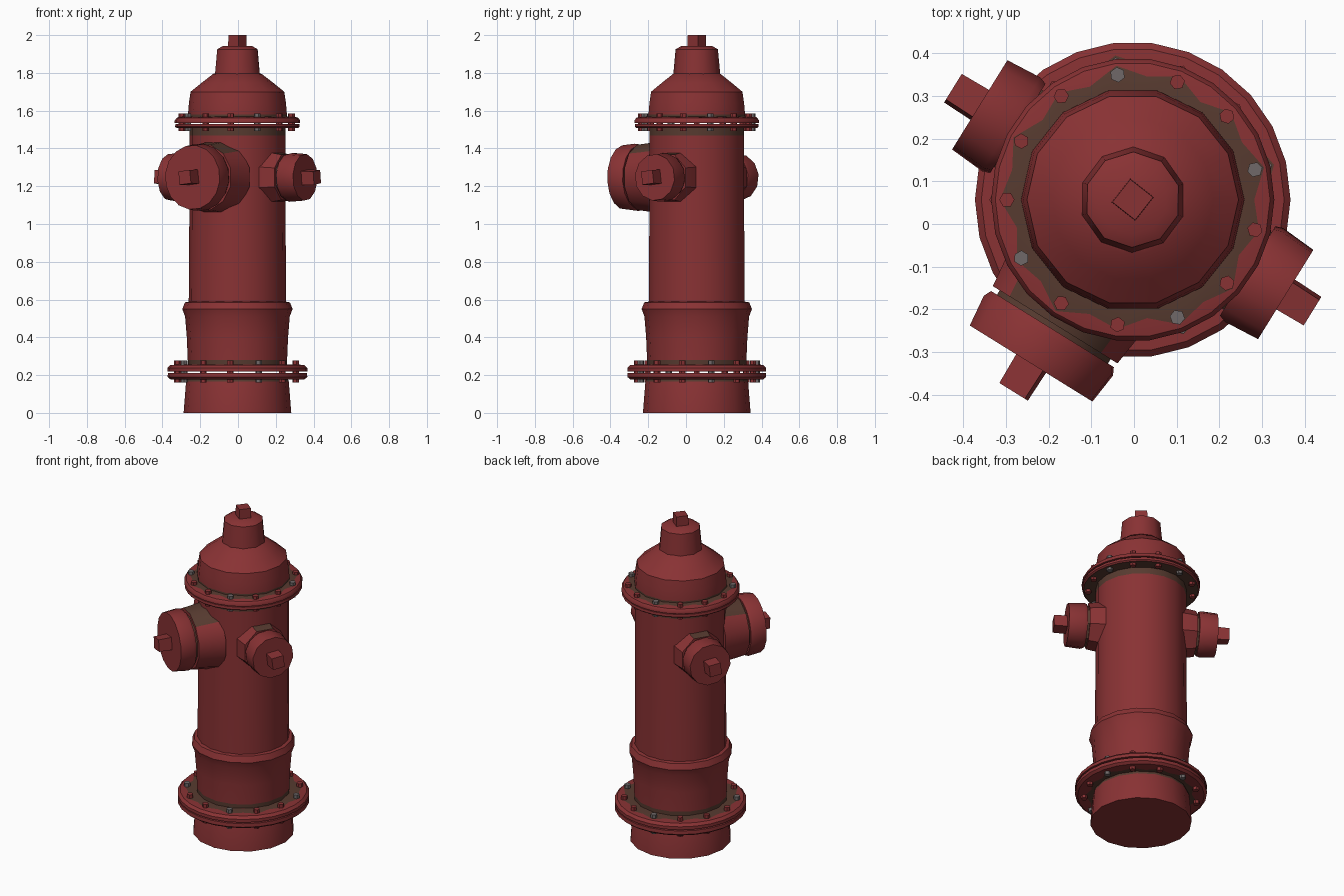
import bpy, bmesh, math
from mathutils import Matrix, Vector

if "Cube" in bpy.data.objects:
    bpy.data.objects.remove(bpy.data.objects["Cube"])

CX, CY = -0.003, 0.057          # axis of the hydrant


def material(name, col):
    m = bpy.data.materials.new(name)
    m.diffuse_color = (*col, 1)
    m.use_nodes = True
    m.node_tree.nodes["Principled BSDF"].inputs["Base Color"].default_value = m.diffuse_color
    return m


MATS = [material("red paint", (0.25, 0.032, 0.034)),
        material("brown rust", (0.095, 0.043, 0.029)),
        material("bare grey metal", (0.16, 0.14, 0.14))]
RED, RUST, GREY = 0, 1, 2


def finish(bm, name, angle=38):
    bmesh.ops.recalc_face_normals(bm, faces=bm.faces)
    me = bpy.data.meshes.new(name)
    bm.to_mesh(me)
    bm.free()
    for m in MATS:
        me.materials.append(m)
    for p in me.polygons:
        p.use_smooth = True
    me.set_sharp_from_angle(angle=math.radians(angle))
    ob = bpy.data.objects.new(name, me)
    bpy.context.collection.objects.link(ob)
    return ob


def add_lathe(bm, profile, sides, mat=None, rust=(), base=RED, phase=0.0, zig={}):
    """Capped turned solid; rust lists rusty bands, zig gives ragged radii."""
    mat = mat or Matrix.Translation((CX, CY, 0))
    rings = []
    for i, (r, z) in enumerate(profile):
        ring = []
        for k in range(sides):
            a = phase + 2 * math.pi * k / sides
            rr = r + zig.get(i, 0) * (math.cos(13 * a + math.pi) + 0.5 * math.sin(5 * a))
            ring.append(bm.verts.new(mat @ Vector((rr * math.cos(a), rr * math.sin(a), z))))
        rings.append(ring)
    for i in range(len(rings) - 1):
        for k in range(sides):
            j = (k + 1) % sides
            f = bm.faces.new((rings[i][k], rings[i][j], rings[i + 1][j], rings[i + 1][k]))
            f.material_index = RUST if i in rust else base
    for ring in (rings[0], rings[-1]):
        bm.faces.new(ring).material_index = base


def lathe(name, profile, sides, **kw):
    bm = bmesh.new()
    add_lathe(bm, profile, sides, **kw)
    return finish(bm, name)


# Ground stub
lathe("base_stub", [(0.285, 0), (0.272, 0.165), (0.265, 0.185)], 16, rust=(1,))

# Lower flange pair
lathe("lower_flange_bottom",
      [(0.26, 0.182), (0.30, 0.18), (0.355, 0.178), (0.37, 0.19), (0.368, 0.211), (0.25, 0.211)],
      26, rust=(0,), zig={1: 0.012})
lathe("lower_flange_top",
      [(0.25, 0.219), (0.37, 0.219), (0.37, 0.238), (0.355, 0.253), (0.322, 0.255), (0.26, 0.256)],
      26, rust=(4,), zig={4: 0.013})

# Lower barrel with swollen lip, then main barrel
lathe("lower_barrel",
      [(0.262, 0.25), (0.263, 0.28), (0.268, 0.40), (0.277, 0.51), (0.292, 0.55), (0.278, 0.585), (0.25, 0.59)],
      16, rust=(0,))
lathe("main_barrel", [(0.258, 0.57), (0.255, 1.0), (0.255, 1.468), (0.255, 1.512)], 18, rust=(2,))

# Upper flange pair
lathe("upper_flange_bottom",
      [(0.25, 1.508), (0.30, 1.507), (0.322, 1.508), (0.33, 1.515), (0.328, 1.53), (0.25, 1.53)],
      26, rust=(0, 1), zig={1: 0.01})
lathe("upper_flange_top",
      [(0.25, 1.536), (0.332, 1.536), (0.332, 1.548), (0.322, 1.562), (0.298, 1.567), (0.25, 1.57)],
      26, rust=(4,), zig={4: 0.013})

# Bonnet dome, operating cap and top nut
lathe("bonnet",
      [(0.262, 1.565), (0.262, 1.58), (0.257, 1.64), (0.248, 1.70), (0.19, 1.747), (0.128, 1.795), (0.10, 1.80)],
      14, rust=(0,))
lathe("operating_cap", [(0.124, 1.795), (0.112, 1.925), (0.082, 1.942)], 10, phase=0.3)
lathe("top_nut", [(0.050, 1.93), (0.048, 2.0)], 4, phase=0.12)

# Flange bolts
for name, rad, z0, z1 in (("lower_bolts", 0.318, 0.160, 0.277), ("upper_bolts", 0.295, 1.492, 1.585)):
    bm = bmesh.new()
    for k in range(13):
        a = math.pi + 2 * math.pi * k / 13
        m = Matrix.Translation((CX + rad * math.cos(a), CY + rad * math.sin(a), 0))
        add_lathe(bm, [(0.018, z0), (0.018, z1)], 6, mat=m,
                  base=GREY if k % 3 == 1 else RED, phase=a)
    finish(bm, name)


# Hose outlets: collar, rusty neck, cap and square nut
def outlet(name, deg, collar_r, cap_r, collar_end, cap_end, nut_end, sides):
    a = math.radians(deg)
    m = (Matrix.Translation((CX, CY, 1.247)) @ Matrix.Rotation(a, 4, 'Z')
         @ Matrix.Rotation(math.pi / 2, 4, 'Y'))
    half = math.pi / sides
    c = lathe(name + "_collar",
              [(collar_r * 1.12, 0.19), (collar_r * 1.06, 0.26), (collar_r, collar_end)],
              sides, mat=m, phase=half)
    for p in c.data.polygons:           # rust gathers on top of the collar
        if p.normal.z > 0.75:
            p.material_index = RUST
    lathe(name + "_neck", [(cap_r * 0.9, collar_end - 0.02), (cap_r * 0.9, collar_end + 0.04)],
          sides, mat=m, phase=half, base=RUST)
    lathe(name + "_cap",
          [(cap_r * 0.97, collar_end + 0.012), (cap_r * 1.02, collar_end + 0.03), (cap_r * 0.97, cap_end)],
          sides + 4, mat=m, phase=half)
    lathe(name + "_nut", [(0.053, cap_end - 0.02), (0.050, nut_end)], 4, mat=m, phase=math.pi / 4 + 0.12)


outlet("main_outlet", 238.2, 0.178, 0.176, 0.345, 0.452, 0.530, 12)
for name, deg in (("right_outlet", -31.8), ("left_outlet", 148.2)):
    outlet(name, deg, 0.130, 0.128, 0.305, 0.422, 0.496, 8)
